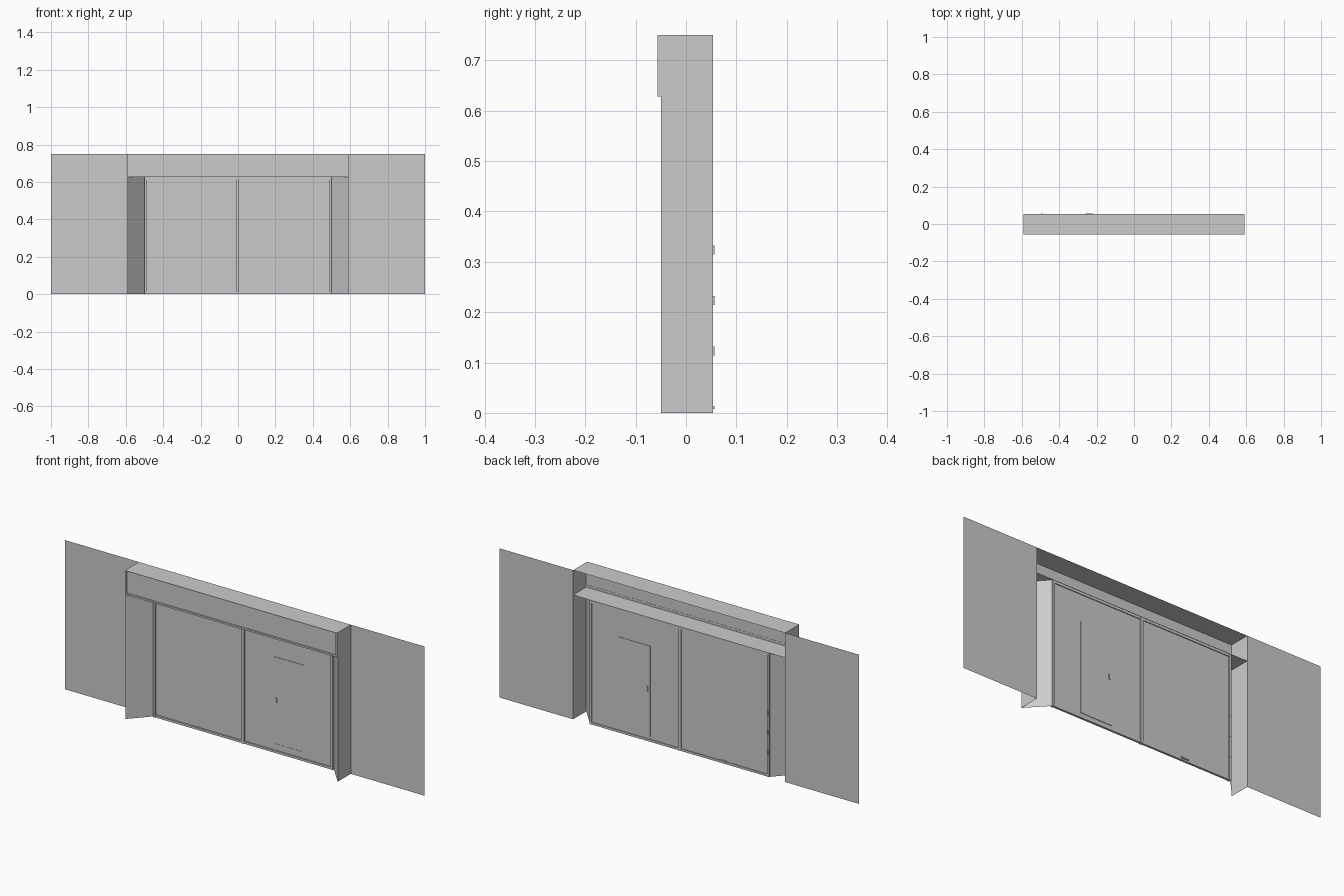
import bpy, bmesh

if "Cube" in bpy.data.objects:
    bpy.data.objects.remove(bpy.data.objects["Cube"])

BACK, FRONT, LIP = 0.054, -0.05, -0.057   # depth planes
W, H, OPEN, LEDGE = 0.59, 0.75, 0.5, 0.625


def mesh_object(name, bm):
    me = bpy.data.meshes.new(name)
    bm.to_mesh(me)
    bm.free()
    ob = bpy.data.objects.new(name, me)
    bpy.context.collection.objects.link(ob)
    return ob


def sheet(name, *pts):
    bm = bmesh.new()
    bm.faces.new([bm.verts.new(p) for p in pts])
    return mesh_object(name, bm)


def upright(name, a, b, z0, z1):
    """Vertical sheet standing on the plan line a-b."""
    return sheet(name, (*a, z0), (*b, z0), (*b, z1), (*a, z1))


def level(name, x, y0, y1, z):
    return sheet(name, (-x, y0, z), (x, y0, z), (x, y1, z), (-x, y1, z))


def box(name, x0, x1, y0, y1, z0, z1):
    bm = bmesh.new()
    bmesh.ops.create_cube(bm, size=1)
    for v in bm.verts:
        v.co = ((x0 + x1) / 2 + v.co.x * (x1 - x0),
                (y0 + y1) / 2 + v.co.y * (y1 - y0),
                (z0 + z1) / 2 + v.co.z * (z1 - z0))
    return mesh_object(name, bm)


# Flat walls, portal sides, splayed jambs and uprights on both sides
for s, side in ((-1, "left"), (1, "right")):
    def line(name, a, b, z0, z1):
        a, b = (s * a[0], a[1]), (s * b[0], b[1])
        if s < 0:
            a, b = b, a
        return upright(f"{side}_{name}", a, b, z0, z1)

    def bar(name, x0, x1, *rest):
        return box(f"{side}_{name}", *sorted((s * x0, s * x1)), *rest)

    line("wall", (W, BACK), (1.0, BACK), 0, H)
    line("portal_side", (W, FRONT), (W, BACK), 0, H)
    line("splayed_jamb", (OPEN, 0.048), (W, FRONT), 0, LEDGE)
    bar("header_trim", W - 0.009, W, LIP, FRONT, LEDGE + 0.003, H)
    bar("door_upright", OPEN - 0.011, OPEN, 0.038, BACK, 0, LEDGE)
    # Door leaf with bottom and top rails
    line("door_leaf", (0.006, 0.048), (OPEN - 0.01, 0.048), 0, LEDGE)
    bar("door_bottom_rail", 0.006, OPEN - 0.01, 0.041, 0.052, 0, 0.011)
    bar("door_top_rail", 0.006, OPEN - 0.01, 0.041, 0.052, 0.612, LEDGE)

# Header, open at the back: top, recessed front panel, ledge and trim
level("header_top", W, LIP, BACK, H)
level("header_ledge", W, FRONT, BACK, LEDGE)
upright("header_panel", (-W, -0.051), (W, -0.051), LEDGE, H)
box("header_bottom_trim", -W, W, LIP, FRONT, LEDGE + 0.003, 0.637)

# Centre post between the two leaves
box("centre_post", -0.009, 0.006, 0.038, BACK, 0, LEDGE)

# Small personnel door with handle, set in the right leaf
box("small_door", 0.165, 0.34, 0.0455, 0.0505, 0.025, 0.48)
box("small_door_handle", 0.176, 0.184, 0.042, 0.054, 0.25, 0.275)
box("small_door_kick_plate", 0.175, 0.33, 0.0445, 0.0465, 0.03, 0.045)

# Rear fittings on the left leaf
box("rear_handle", -0.26, -0.22, 0.047, 0.0565, 0.008, 0.014)
for z in (0.12, 0.22, 0.32):
    box("rear_hinge", -0.497, -0.489, 0.05, 0.0565, z - 0.006, z + 0.012)
